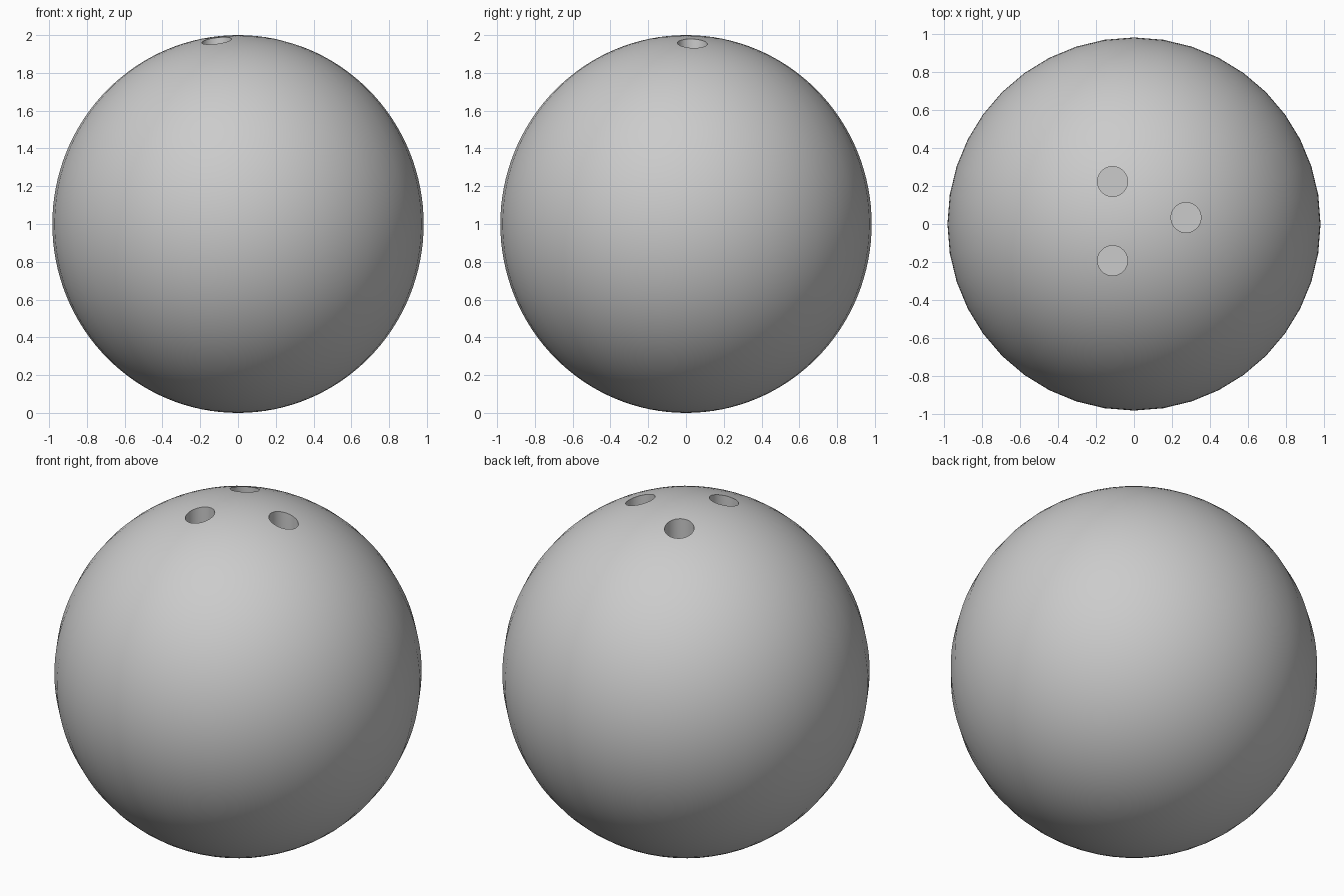
import bpy, math

if "Cube" in bpy.data.objects:
    bpy.data.objects.remove(bpy.data.objects["Cube"])

# Ball body: 40 sides around, finely ringed vertically, slightly taller than wide
bpy.ops.mesh.primitive_uv_sphere_add(segments=40, ring_count=64, radius=1, location=(0, 0, 1))
ball = bpy.context.object
ball.name = "ball"
ball.scale = (0.983, 0.983, 1.0)
bpy.ops.object.transform_apply(location=False, rotation=False, scale=True)

HOLE_RADIUS = 0.079
FLOOR_Z = 1.5


def drill(name, x, y):
    """Cut one straight, flat-bottomed finger hole."""
    top = 2.2
    bpy.ops.mesh.primitive_cylinder_add(vertices=40, radius=HOLE_RADIUS, depth=top - FLOOR_Z,
                                        location=(x, y, (top + FLOOR_Z) / 2))
    cutter = bpy.context.object
    cutter.name = name
    cutter.hide_render = True
    mod = ball.modifiers.new(name, 'BOOLEAN')
    mod.operation = 'DIFFERENCE'
    mod.solver = 'EXACT'
    mod.object = cutter
    bpy.context.view_layer.objects.active = ball
    bpy.ops.object.modifier_apply(modifier=mod.name)
    bpy.data.objects.remove(cutter)


# Two finger holes and the thumb hole
drill("finger_hole_back", -0.113, 0.224)
drill("finger_hole_front", -0.113, -0.193)
drill("thumb_hole", 0.274, 0.034)

# Smooth surface with crisp hole rims
bpy.ops.object.select_all(action='DESELECT')
ball.select_set(True)
bpy.context.view_layer.objects.active = ball
bpy.ops.object.shade_smooth_by_angle(angle=math.radians(30))
